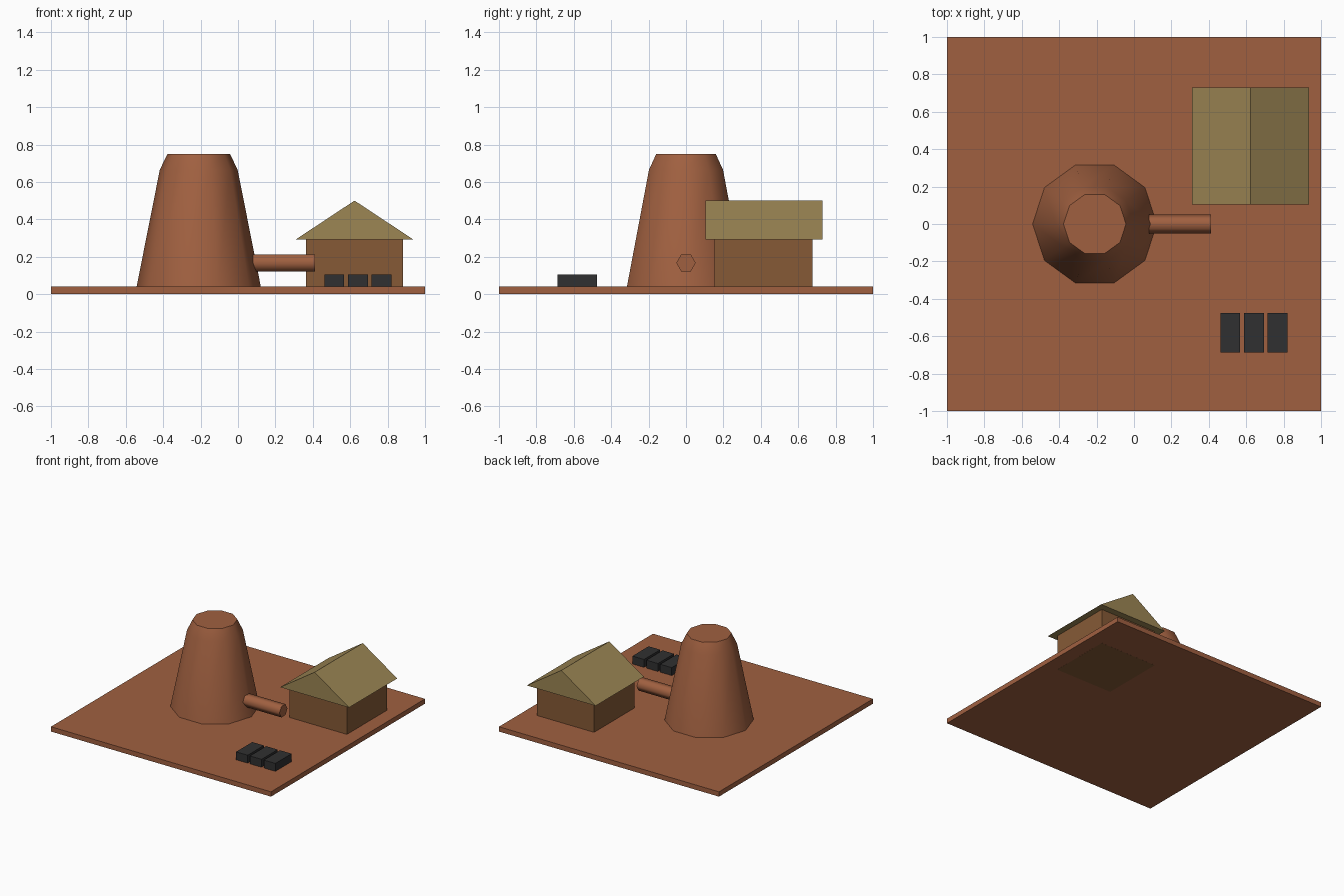
import bpy
import bmesh
from math import cos, sin, pi, radians
from mathutils import Matrix

cube = bpy.data.objects.get("Cube")
if cube:
    bpy.data.objects.remove(cube, do_unlink=True)


def material(name, rgb):
    """Flat colour from 8-bit sRGB, stored as linear values."""
    lin = [((c / 255 + 0.055) / 1.055) ** 2.4 for c in rgb] + [1]
    mat = bpy.data.materials.new(name)
    mat.use_nodes = True
    mat.diffuse_color = lin
    bsdf = next(n for n in mat.node_tree.nodes if n.type == 'BSDF_PRINCIPLED')
    bsdf.inputs["Base Color"].default_value = lin
    bsdf.inputs["Roughness"].default_value = 0.9
    return mat


clay = material("red clay", (160, 96, 64))
wood = material("brown wood", (134, 90, 54))
thatch = material("dry thatch", (156, 134, 84))
iron = material("dark iron", (48, 48, 49))


def finish(name, bm, mat, smooth=False):
    bmesh.ops.recalc_face_normals(bm, faces=bm.faces)
    mesh = bpy.data.meshes.new(name)
    bm.to_mesh(mesh)
    bm.free()
    mesh.materials.append(mat)
    ob = bpy.data.objects.new(name, mesh)
    bpy.context.collection.objects.link(ob)
    if smooth:
        bpy.ops.object.select_all(action='DESELECT')
        ob.select_set(True)
        bpy.context.view_layer.objects.active = ob
        bpy.ops.object.shade_smooth_by_angle(angle=radians(62))
    return ob


def box(name, low, high, mat):
    bm = bmesh.new()
    size = [h - l for l, h in zip(low, high)]
    mid = [(h + l) / 2 for l, h in zip(low, high)]
    bmesh.ops.create_cube(bm, size=1, matrix=Matrix.Translation(mid) @ Matrix.Diagonal((*size, 1)))
    return finish(name, bm, mat)


def turned(name, sides, profile, matrix, mat):
    """Capped solid from (radius, height) rings around local z."""
    bm = bmesh.new()
    rings = [[bm.verts.new((r * cos(2 * pi * i / sides), r * sin(2 * pi * i / sides), h))
              for i in range(sides)] for r, h in profile]
    for a, b in zip(rings, rings[1:]):
        for i in range(sides):
            j = (i + 1) % sides
            bm.faces.new((a[i], a[j], b[j], b[i]))
    bm.faces.new(rings[0])
    bm.faces.new(rings[-1])
    bm.transform(matrix)
    return finish(name, bm, mat, smooth=True)


# Ground slab
box("ground", (-1, -1, 0.0005), (1, 1, 0.04), clay)

# Tapered ten-sided furnace with a narrowing shoulder
turned("furnace", 10, [(0.333, 0.035), (0.208, 0.665), (0.167, 0.75)],
       Matrix.Translation((-0.21, 0, 0)), clay)

# Six-sided air pipe lying along x
along_x = Matrix(((0, 0, 1, 0), (1, 0, 0, 0), (0, 1, 0, 0), (0, 0, 0, 1)))
turned("air_pipe", 6, [(0.052, 0.08), (0.052, 0.413)],
       Matrix.Translation((0, 0, 0.167)) @ along_x, clay)

# Hut walls, whose footing reaches through the slab
box("hut_walls", (0.363, 0.153, 0), (0.883, 0.675, 0.295), wood)

# Gabled roof with its ridge along y
bm = bmesh.new()
ends = [[bm.verts.new((x, y, z)) for x, z in ((0.31, 0.293), (0.936, 0.293), (0.623, 0.5))]
        for y in (0.105, 0.73)]
for end in ends:
    bm.faces.new(end)
for i in range(3):
    j = (i + 1) % 3
    bm.faces.new((ends[0][i], ends[0][j], ends[1][j], ends[1][i]))
finish("hut_roof", bm, thatch)

# Row of iron ingots
for i in range(3):
    x = 0.463 + 0.126 * i
    box(f"ingot_{i + 1}", (x, -0.686, 0.038), (x + 0.105, -0.476, 0.105), iron)
